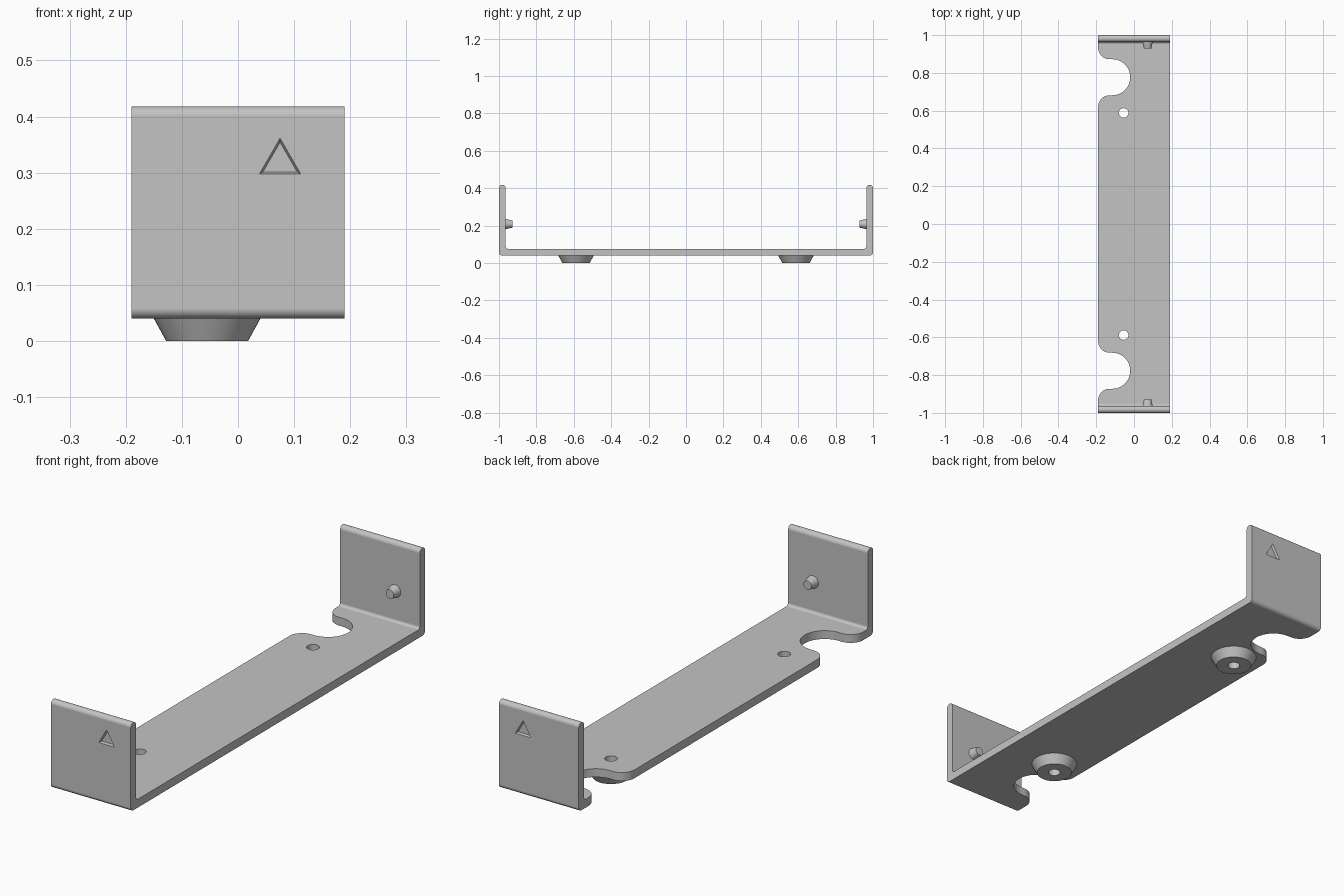
import bpy, bmesh
from math import sin, cos, radians

default = bpy.data.objects.get("Cube")
if default:
    bpy.data.objects.remove(default)

grey = bpy.data.materials.new("plain grey")
grey.use_nodes = True
COLOUR = (0.55, 0.55, 0.55, 1)
grey.diffuse_color = COLOUR
grey.node_tree.nodes["Principled BSDF"].inputs["Base Color"].default_value = COLOUR

HALF_W = 0.19      # half width of the bracket
T = 0.036          # sheet thickness
BASE = 0.04        # underside of the plate
TOP = 0.418        # top of the end walls
FOOT_X, FOOT_Y = -0.055, 0.588


def arc(cx, cy, r, start, end, steps=8):
    """Points along an arc, angles in degrees."""
    angles = [radians(start + (end - start) * i / steps) for i in range(steps + 1)]
    return [(cx + r * cos(a), cy + r * sin(a)) for a in angles]


def circle(cx, cy, r, sides=48):
    return arc(cx, cy, r, 0, 360, sides)[:-1]


def triangle(cx, cy, r):
    return arc(cx, cy, r, 90, 450, 3)[:-1]


def loft(name, outline_a, outline_b, axis, a, b):
    """Solid between two matching outlines at positions a and b on an axis."""
    place = {"x": lambda p, d: (d, p[0], p[1]),
             "y": lambda p, d: (p[0], d, p[1]),
             "z": lambda p, d: (p[0], p[1], d)}[axis]
    bm = bmesh.new()
    ring_a = [bm.verts.new(place(p, a)) for p in outline_a]
    ring_b = [bm.verts.new(place(p, b)) for p in outline_b]
    bm.faces.new(ring_a)
    bm.faces.new(ring_b)
    for i in range(len(ring_a)):
        bm.faces.new((ring_a[i - 1], ring_a[i], ring_b[i], ring_b[i - 1]))
    bmesh.ops.recalc_face_normals(bm, faces=bm.faces)
    mesh = bpy.data.meshes.new(name)
    bm.to_mesh(mesh)
    bm.free()
    obj = bpy.data.objects.new(name, mesh)
    bpy.context.collection.objects.link(obj)
    mesh.materials.append(grey)
    return obj


def activate(obj):
    bpy.ops.object.select_all(action="DESELECT")
    obj.select_set(True)
    bpy.context.view_layer.objects.active = obj


def cut(obj, cutter):
    cutter.hide_render = True
    activate(obj)
    mod = obj.modifiers.new("cut", "BOOLEAN")
    mod.operation = "DIFFERENCE"
    mod.solver = "EXACT"
    mod.object = cutter
    bpy.ops.object.modifier_apply(modifier=mod.name)


def finish(obj):
    activate(obj)
    bpy.ops.object.shade_smooth_by_angle(angle=radians(30))
    mod = obj.modifiers.new("clean shading", "WEIGHTED_NORMAL")
    mod.keep_sharp = True


# Bent sheet: half of the U profile (y, z), then its mirror
R_OUT, R_TOP, R_IN = 0.018, 0.0175, 0.012
inner = 1 - T
floor = BASE + T
half = (arc(1 - R_OUT, BASE + R_OUT, R_OUT, -90, 0)
        + arc(1 - R_TOP, TOP - R_TOP, R_TOP, 0, 90)
        + arc(inner + R_TOP, TOP - R_TOP, R_TOP, 90, 180)
        + arc(inner - R_IN, floor + R_IN, R_IN, 0, -90))
profile = half + [(-y, z) for y, z in reversed(half)]
bracket = loft("bracket", profile, profile, "x", -HALF_W, HALF_W)

# Cable notch outline with rounded mouth (x, y)
NOTCH_Y, R_NOTCH, R_MOUTH = 0.777, 0.0955, 0.06
mouth_x = R_MOUTH - HALF_W
reach = R_NOTCH + R_MOUTH
notch = ([(-0.25, reach)]
         + arc(mouth_x, reach, R_MOUTH, 180, 270)
         + arc(-0.02 - R_NOTCH, 0, R_NOTCH, 90, -90, 24)
         + arc(mouth_x, -reach, R_MOUTH, 90, 180)
         + [(-0.25, -reach)])

cutters = []
for side, label in ((-1, "front"), (1, "back")):
    # Notch in the plate edge
    outline = [(x, y + side * NOTCH_Y) for x, y in notch]
    notch_cutter = loft(label + "_notch_cutter", outline, outline, "z", 0.02, 0.1)

    # Tapered triangular recess in the outer wall face
    mark_cutter = loft(label + "_mark_cutter",
                       triangle(0.075, 0.319, 0.035), triangle(0.075, 0.319, 0.05),
                       "y", side * 0.99, side * 1.01)

    # Screw hole through plate and foot
    hole = circle(FOOT_X, side * FOOT_Y, 0.025)
    hole_cutter = loft(label + "_hole_cutter", hole, hole, "z", -0.02, 0.1)
    for cutter in (notch_cutter, mark_cutter, hole_cutter):
        cut(bracket, cutter)
        cutters.append(cutter)

    # Conical foot
    foot = loft(label + "_foot", circle(FOOT_X, side * FOOT_Y, 0.073),
                circle(FOOT_X, side * FOOT_Y, 0.095), "z", 0, BASE)
    cut(foot, hole_cutter)
    finish(foot)

    # Tapered locating peg on the inner wall face
    peg = loft(label + "_peg", circle(0.072, 0.208, 0.027), circle(0.072, 0.208, 0.019),
               "y", side * inner, side * 0.928)
    finish(peg)

finish(bracket)
for cutter in cutters:
    bpy.data.objects.remove(cutter)
